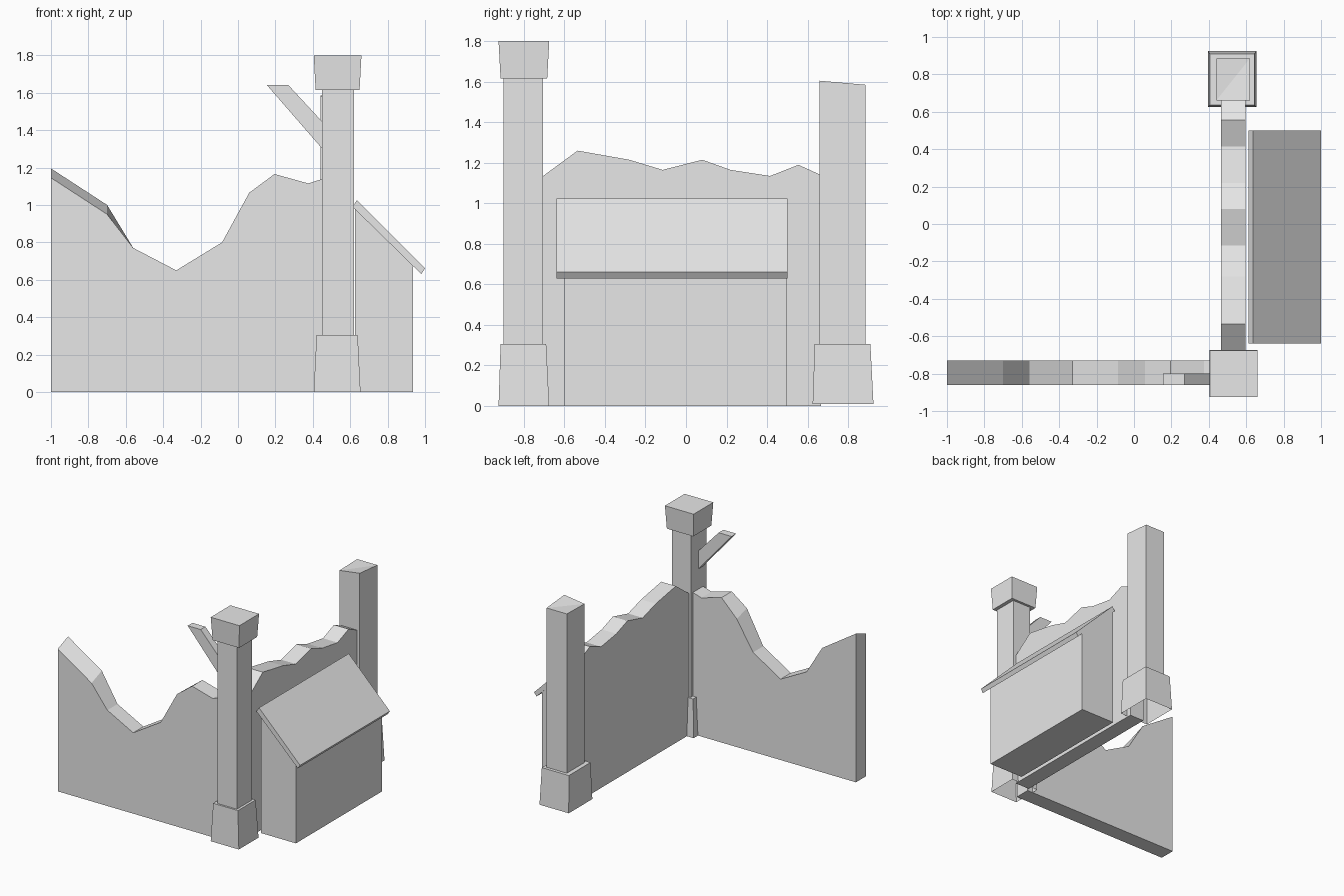
import bpy
import bmesh

cube = bpy.data.objects.get("Cube")
if cube:
    bpy.data.objects.remove(cube, do_unlink=True)

stone = bpy.data.materials.new("pale grey stone")
stone.use_nodes = True
GREY = (0.8, 0.8, 0.8, 1)
stone.diffuse_color = GREY
stone.node_tree.nodes["Principled BSDF"].inputs["Base Color"].default_value = GREY


def finish(name, bm):
    bmesh.ops.recalc_face_normals(bm, faces=bm.faces)
    mesh = bpy.data.meshes.new(name)
    bm.to_mesh(mesh)
    bm.free()
    mesh.materials.append(stone)
    obj = bpy.data.objects.new(name, mesh)
    bpy.context.collection.objects.link(obj)
    return obj


def prism(name, side_a, side_b):
    """Join two matching outlines into a closed solid."""
    bm = bmesh.new()
    a = [bm.verts.new(p) for p in side_a]
    b = [bm.verts.new(p) for p in side_b]
    bm.faces.new(a)
    bm.faces.new(b[::-1])
    for i in range(len(a)):
        j = (i + 1) % len(a)
        bm.faces.new((a[i], a[j], b[j], b[i]))
    return finish(name, bm)


def extrude_y(name, outline, y0, y1, back=None):
    """Extrude an x-z outline along y, optionally with a different back outline."""
    return prism(name, [(x, y0, z) for x, z in outline],
                 [(x, y1, z) for x, z in back or outline])


def column(name, rings, top_heights=None):
    """Stack rectangular rings (x0, x1, y0, y1, z), open at the bottom."""
    bm = bmesh.new()
    loops = []
    for x0, x1, y0, y1, z in rings:
        corners = ((x0, y0), (x1, y0), (x1, y1), (x0, y1))
        loops.append([bm.verts.new((x, y, z)) for x, y in corners])
    for low, high in zip(loops, loops[1:]):
        for i in range(4):
            j = (i + 1) % 4
            bm.faces.new((low[i], low[j], high[j], high[i]))
    a, b, c, d = loops[-1]
    if top_heights:
        for v, z in zip(loops[-1], top_heights):
            v.co.z = z
    bm.faces.new((a, b, c))
    bm.faces.new((a, c, d))
    return finish(name, bm)


# Broken front wall: the crest is uneven between its front and back edges
crest = [(-1, 1.145), (-0.7, 0.95), (-0.56, 0.77), (-0.33, 0.65), (-0.085, 0.8),
         (0.06, 1.065), (0.195, 1.165), (0.375, 1.115), (0.455, 1.14)]
back_crest = list(crest)
back_crest[0] = (-1, 1.195)
back_crest[1] = (-0.7, 1.0)
back_crest[5] = (0.06, 1.03)
feet = [(0.455, 0), (-1, 0)]
extrude_y("front_wall", crest + feet, -0.86, -0.73, back_crest + feet)

# Broken side wall
crest = [(-0.705, 1.135), (-0.535, 1.26), (-0.28, 1.215), (-0.115, 1.165), (0.08, 1.215),
         (0.22, 1.165), (0.415, 1.135), (0.555, 1.19), (0.665, 1.14)]
outline = crest + [(0.665, 0), (-0.705, 0)]
prism("side_wall", [(0.465, y, z) for y, z in outline],
      [(0.595, y, z) for y, z in outline])

# Corner column with flared foot and block cap
shaft = (0.45, 0.62, -0.9, -0.705)
column("front_column", [
    (0.405, 0.655, -0.925, -0.675, 0),
    (0.42, 0.64, -0.915, -0.69, 0.305),
    (*shaft, 0.305),
    (*shaft, 1.615),
    (0.415, 0.65, -0.915, -0.685, 1.615),
    (0.405, 0.66, -0.925, -0.675, 1.8)])

# Broken back column with a chipped top
shaft = (0.44, 0.62, 0.66, 0.885)
column("back_column", [
    (0.395, 0.655, 0.625, 0.925, 0.01),
    (0.405, 0.645, 0.635, 0.91, 0.305),
    (*shaft, 0.305),
    (*shaft, 1.58)], (1.58, 1.605, 1.585, 1.585))

# Slanted broken beam
extrude_y("slanted_beam", [(0.155, 1.64), (0.27, 1.64), (0.455, 1.44), (0.455, 1.295)],
          -0.86, -0.8)

# Lean-to shed and its roof
extrude_y("shed_body", [(0.625, 0), (0.935, 0), (0.935, 0.675), (0.625, 0.99)], -0.6, 0.495)
extrude_y("shed_roof", [(0.612, 0.99), (0.635, 1.025), (1.0, 0.66), (0.98, 0.63)],
          -0.64, 0.5)
